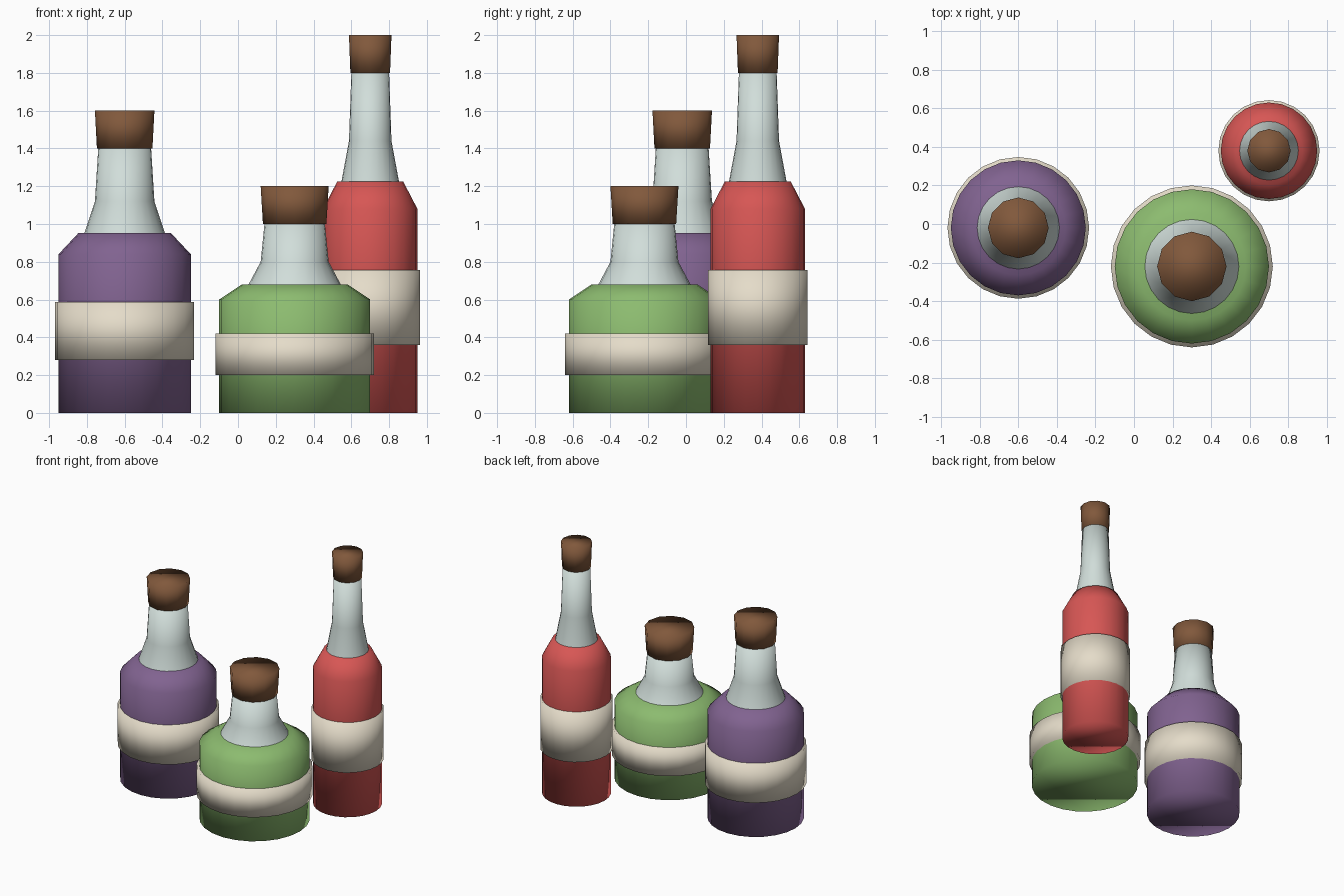
import bpy, bmesh
from math import sin, cos, tau

if "Cube" in bpy.data.objects:
    bpy.data.objects.remove(bpy.data.objects["Cube"])


def material(name, hex_rgb):
    srgb = [int(hex_rgb[i:i + 2], 16) / 255 for i in (0, 2, 4)]
    mat = bpy.data.materials.new(name)
    mat.diffuse_color = (*[c ** 2.2 for c in srgb], 1)
    mat.use_nodes = True
    mat.node_tree.nodes["Principled BSDF"].inputs["Base Color"].default_value = mat.diffuse_color
    return mat


def lathe(name, centre, profile, sides, mat):
    """Closed smooth solid turned from (radius, height) points."""
    bm = bmesh.new()
    rings = [[bm.verts.new((r * cos(tau * i / sides), r * sin(tau * i / sides), z))
              for i in range(sides)] for r, z in profile]
    for low, high in zip(rings, rings[1:]):
        for i in range(sides):
            j = (i + 1) % sides
            bm.faces.new((low[i], low[j], high[j], high[i]))
    bm.faces.new(rings[0][::-1])
    bm.faces.new(rings[-1])
    for face in bm.faces:
        face.smooth = True
    mesh = bpy.data.meshes.new(name)
    bm.to_mesh(mesh)
    bm.free()
    mesh.materials.append(mat)
    obj = bpy.data.objects.new(name, mesh)
    obj.location = (*centre, 0)
    bpy.context.collection.objects.link(obj)
    return obj


GLASS = material("glass", "d0ddd9")
PAPER = material("paper", "e4dbc8")
CORK = material("cork", "80593e")


def bottle(name, centre, r, h, colour):
    # Coloured body with sloping shoulder
    lathe(name + "_body", centre, [(r, 0), (r, 0.6 * h), (0.7 * r, 0.68 * h)],
          24, material(name, colour))
    # Glass neck, flared where it meets the shoulder
    lathe(name + "_neck", centre,
          [(0.69 * r, 0.62 * h), (0.61 * r, 0.68 * h), (0.45 * r, 0.8 * h), (0.4 * r, h)],
          24, GLASS)
    # Paper label wrapped round the body
    lathe(name + "_label", centre, [(1.05 * r, 0.2 * h), (1.05 * r, 0.42 * h)], 24, PAPER)
    # Tapered cork stopper
    lathe(name + "_cork", centre, [(0.42 * r, h), (0.45 * r, h + 0.2)], 12, CORK)


bottle("purple_bottle", (-0.6, -0.02), 0.35, 1.4, "80638f")
bottle("green_bottle", (0.3, -0.22), 0.4, 1.0, "8bba6f")
bottle("red_bottle", (0.7, 0.38), 0.25, 1.8, "d65755")
